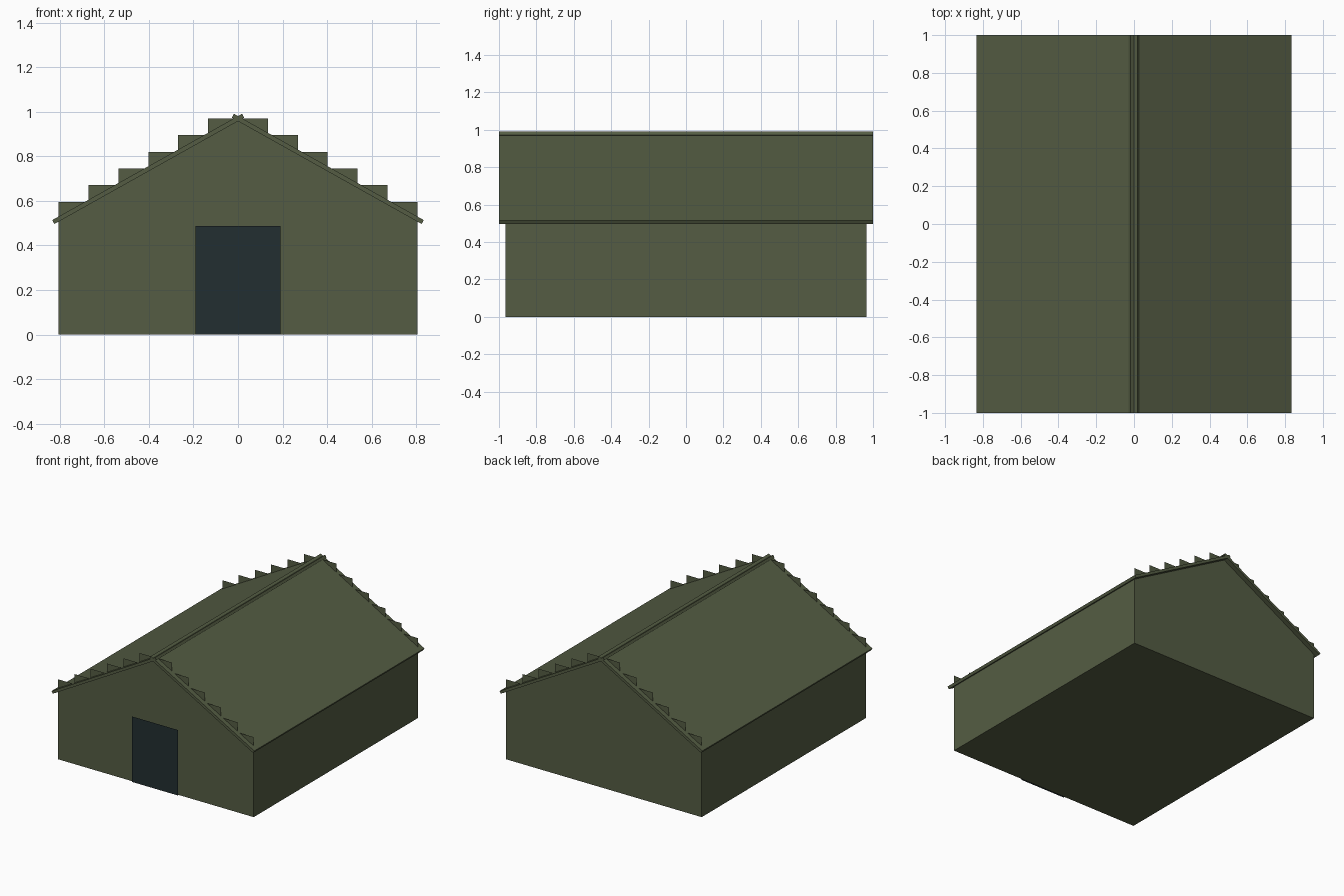
import bpy, bmesh, math

if "Cube" in bpy.data.objects:
    bpy.data.objects.remove(bpy.data.objects["Cube"])

HW, HL = 0.805, 0.965        # half width and half length of the walls
SLOPE, PEAK = 0.56, 0.969    # roof slope and ridge height (slab centre line)
STEPS = 6


def material(name, col):
    m = bpy.data.materials.new(name)
    m.diffuse_color = (*col, 1)
    m.use_nodes = True
    m.node_tree.nodes["Principled BSDF"].inputs["Base Color"].default_value = m.diffuse_color
    return m


OLIVE = material("olive", (0.089, 0.108, 0.056))
DARK = material("dark slate", (0.016, 0.028, 0.031))


def make(name, faces, mat):
    bm = bmesh.new()
    for f in faces:
        bm.faces.new([bm.verts.new(v) for v in f])
    bmesh.ops.remove_doubles(bm, verts=bm.verts, dist=1e-5)
    me = bpy.data.meshes.new(name)
    bm.to_mesh(me)
    bm.free()
    me.materials.append(mat)
    ob = bpy.data.objects.new(name, me)
    bpy.context.collection.objects.link(ob)
    return ob


# stepped gable outline, right half from the eave up, then mirrored
w = HW / STEPS
right = [(HW, 0)]
for i in range(STEPS):
    z = 0.595 + 0.075 * i
    right += [(HW - i * w, z), (HW - (i + 1) * w, z)]
right.pop()
outline = right + [(-x, z) for x, z in reversed(right)]
make("front_gable", [[(x, -HL, z) for x, z in outline]], OLIVE)
make("back_gable", [[(x, HL, z) for x, z in reversed(outline)]], OLIVE)

# side walls and floor
eave = PEAK - SLOPE * HW
make("side_walls_and_floor", [
    [(HW, -HL, 0), (HW, HL, 0), (HW, HL, eave), (HW, -HL, eave)],
    [(-HW, HL, 0), (-HW, -HL, 0), (-HW, -HL, eave), (-HW, HL, eave)],
    [(-HW, HL, 0), (HW, HL, 0), (HW, -HL, 0), (-HW, -HL, 0)],
], OLIVE)

# two thin roof slabs crossing at the ridge
x0, x1 = -0.023, 0.829
for side, name in ((1, "right_roof"), (-1, "left_roof")):
    a = math.atan(SLOPE)
    xm = (x0 + x1) / 2
    bpy.ops.mesh.primitive_cube_add(size=1, location=(side * xm, 0, PEAK - SLOPE * xm),
                                    rotation=(0, side * a, 0))
    roof = bpy.context.object
    roof.name = name
    roof.scale = ((x1 - x0) / math.cos(a), 2, 0.02)
    roof.data.materials.append(OLIVE)

# door panel just in front of the wall
make("door", [[(-0.19, -0.975, 0), (0.19, -0.975, 0),
               (0.19, -0.975, 0.487), (-0.19, -0.975, 0.487)]], DARK)
